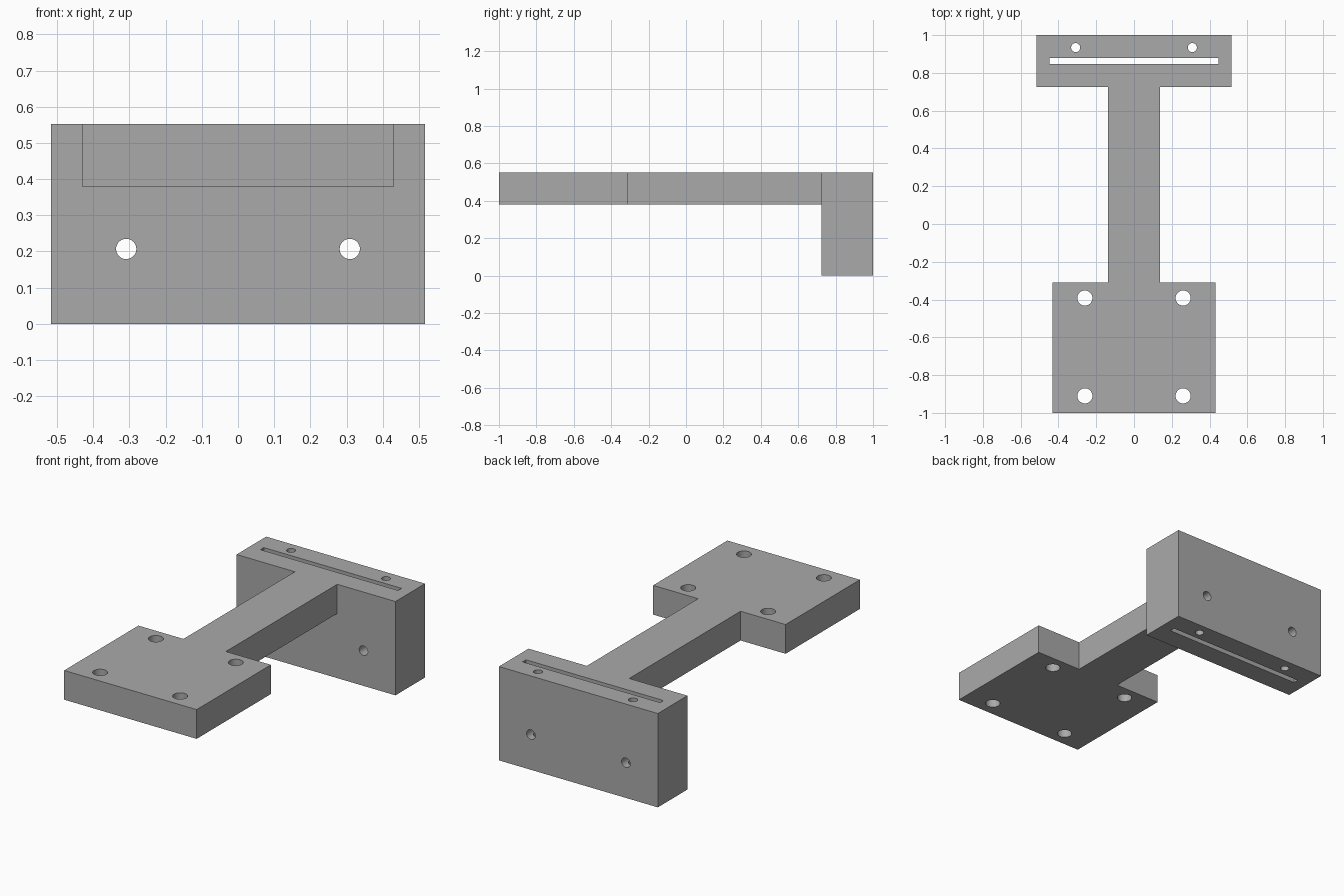
import bpy, bmesh
from mathutils import Matrix

cube = bpy.data.objects.get("Cube")
if cube:
    bpy.data.objects.remove(cube, do_unlink=True)

TOP, UNDER = 0.552, 0.38
BLOCK_X, BLOCK_Y = 0.517, 0.725
PLATE_X, PLATE_Y = 0.431, -0.31
ARM_X = 0.138

grey = bpy.data.materials.new("plain grey")
grey.use_nodes = True
colour = (0.4, 0.4, 0.4, 1)
grey.diffuse_color = colour
grey.node_tree.nodes["Principled BSDF"].inputs["Base Color"].default_value = colour


def add_object(name, bm):
    bmesh.ops.recalc_face_normals(bm, faces=bm.faces)
    mesh = bpy.data.meshes.new(name)
    bm.to_mesh(mesh)
    bm.free()
    mesh.materials.append(grey)
    ob = bpy.data.objects.new(name, mesh)
    bpy.context.collection.objects.link(ob)
    return ob


def prism(name, outline, z0, z1):
    bm = bmesh.new()
    face = bm.faces.new([bm.verts.new((x, y, z0)) for x, y in outline])
    up = bmesh.ops.extrude_face_region(bm, geom=[face])["geom"]
    bmesh.ops.translate(bm, vec=(0, 0, z1 - z0),
                        verts=[v for v in up if isinstance(v, bmesh.types.BMVert)])
    return add_object(name, bm)


def box(name, x, y0, y1, z0, z1):
    return prism(name, [(-x, y0), (x, y0), (x, y1), (-x, y1)], z0, z1)


def drill(name, centre, radius, depth, axis="Z"):
    bm = bmesh.new()
    turn = Matrix.Rotation(1.570796, 4, "X") if axis == "Y" else Matrix()
    bmesh.ops.create_cone(bm, cap_ends=True, segments=40, radius1=radius,
                          radius2=radius, depth=depth,
                          matrix=Matrix.Translation(centre) @ turn)
    return add_object(name, bm)


def combine(target, tool, operation):
    mod = target.modifiers.new(operation.lower(), "BOOLEAN")
    mod.operation, mod.solver, mod.object = operation, "EXACT", tool
    bpy.context.view_layer.objects.active = target
    bpy.ops.object.modifier_apply(modifier=mod.name)
    bpy.data.objects.remove(tool, do_unlink=True)


# Base plate, arm and the top layer of the end block share one outline
half = [(PLATE_X, -1), (PLATE_X, PLATE_Y), (ARM_X, PLATE_Y),
        (ARM_X, BLOCK_Y), (BLOCK_X, BLOCK_Y), (BLOCK_X, 1)]
outline = half + [(-x, y) for x, y in reversed(half)]
bracket = prism("bracket", outline, UNDER, TOP)

# Deep end block
combine(bracket, box("end_block", BLOCK_X, BLOCK_Y, 1, 0, TOP), "UNION")

# Long slot through the block
combine(bracket, box("slot_cutter", 0.448, 0.848, 0.88, -0.1, 0.7), "DIFFERENCE")

# Mirrored screw holes
for side in (-1, 1):
    for y in (-0.91, -0.392):
        combine(bracket, drill("plate_hole", (side * 0.26, y, 0.466), 0.04, 0.5), "DIFFERENCE")
    combine(bracket, drill("pin_hole", (side * 0.309, 0.934, 0.276), 0.024, 1), "DIFFERENCE")
    combine(bracket, drill("wall_hole", (side * 0.309, 0.86, 0.207), 0.028, 0.6, "Y"), "DIFFERENCE")

# Smooth hole walls, crisp edges
bpy.ops.object.select_all(action="DESELECT")
bracket.select_set(True)
bpy.context.view_layer.objects.active = bracket
bpy.ops.object.shade_smooth_by_angle(angle=0.5)
